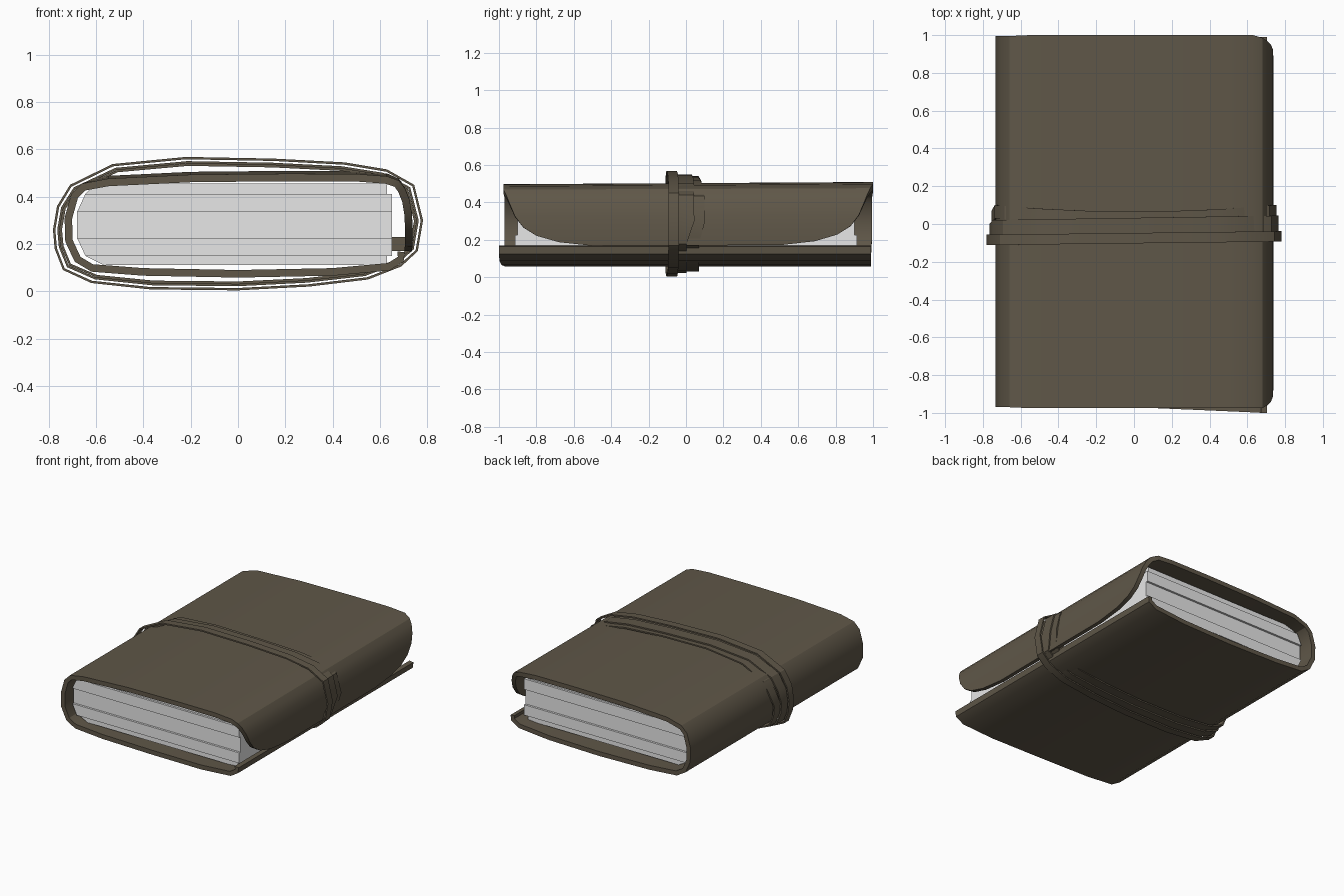
import bpy, bmesh, math

if "Cube" in bpy.data.objects:
    bpy.data.objects.remove(bpy.data.objects["Cube"])

def material(name, rgb):
    m = bpy.data.materials.new(name)
    m.diffuse_color = (*rgb, 1)
    m.use_nodes = True
    m.node_tree.nodes["Principled BSDF"].inputs["Base Color"].default_value = m.diffuse_color
    return m

LEATHER = material("brown leather", (0.115, 0.095, 0.065))
PAPER = material("white paper", (0.8, 0.8, 0.8))

def finish(bm, name, mat, smooth=True):
    bmesh.ops.recalc_face_normals(bm, faces=bm.faces)
    me = bpy.data.meshes.new(name)
    bm.to_mesh(me)
    bm.free()
    me.materials.append(mat)
    ob = bpy.data.objects.new(name, me)
    bpy.context.collection.objects.link(ob)
    if smooth:
        me.shade_smooth()
        me.set_sharp_from_angle(angle=math.radians(30))
    return ob

def sheet(name, path, thick, closed=False):
    """Thick sheet following a clockwise path of (x, z, y_front, y_back, z_tilt)."""
    bm = bmesh.new()
    n = len(path)
    rings = []
    for i, (x, z, y0, y1, tilt) in enumerate(path):
        a = path[(i - 1) % n] if closed else path[max(i - 1, 0)]
        b = path[(i + 1) % n] if closed else path[min(i + 1, n - 1)]
        tx, tz = b[0] - a[0], b[1] - a[1]
        l = math.hypot(tx, tz)
        ix, iz = x + tz / l * thick, z - tx / l * thick
        rings.append([bm.verts.new(p) for p in (
            (x, y0, z + tilt * y0), (x, y1, z + tilt * y1),
            (ix, y1, iz + tilt * y1), (ix, y0, iz + tilt * y0))])
    for i in range(n if closed else n - 1):
        r, s = rings[i], rings[(i + 1) % n]
        for k in range(4):
            bm.faces.new((r[k], r[(k + 1) % 4], s[(k + 1) % 4], s[k]))
    if not closed:
        bm.faces.new(rings[0])
        bm.faces.new(rings[-1])
    return finish(bm, name, LEATHER)

# cover: back board, spine and front board in one wrapped piece
bottom = [(0.705, 0.165), (0.70, 0.125), (0.64, 0.088), (0.4, 0.066), (0, 0.058),
          (-0.4, 0.066), (-0.62, 0.083), (-0.69, 0.125)]
spine = [(-0.73, 0.21), (-0.733, 0.31), (-0.705, 0.41), (-0.66, 0.455)]
top = [(-0.55, 0.482), (-0.2, 0.499), (0.2, 0.503), (0.5, 0.502), (0.63, 0.492)]
# flap: its ends curve inwards towards the lower edge
flap = [(0.68, 0.472, 0.975), (0.705, 0.44, 0.96), (0.725, 0.39, 0.94),
        (0.735, 0.33, 0.915), (0.738, 0.27, 0.87), (0.738, 0.225, 0.8),
        (0.737, 0.19, 0.68), (0.735, 0.17, 0.5)]
cover = [(x, z, -0.97 - 0.03 * max(0, x) / 0.7, 0.99, 0) for x, z in bottom]
cover += [(x, z, -0.97, 0.995, 0) for x, z in spine]
cover += [(x, z, -0.975, 1.0, 0.006) for x, z in top]
cover += [(x, z, -h, h + 0.01, 0.004) for x, z, h in flap]
sheet("cover", cover, 0.032)

# page signatures: stacked blocks with slightly uneven ends
# (z low, z high, left x at low, left x at high, right x, half length)
for i, (z0, z1, l0, l1, r, h) in enumerate([
        (0.112, 0.15, -0.57, -0.645, 0.63, 0.90),
        (0.15, 0.225, -0.645, -0.68, 0.65, 0.915),
        (0.225, 0.335, -0.68, -0.68, 0.65, 0.90),
        (0.335, 0.412, -0.68, -0.645, 0.65, 0.915),
        (0.412, 0.455, -0.645, -0.60, 0.63, 0.90)]):
    bm = bmesh.new()
    loop = [bm.verts.new((x, -h, z)) for x, z in ((l0, z0), (r, z0), (r, z1), (l1, z1))]
    f = bm.faces.new(loop)
    out = bmesh.ops.extrude_face_region(bm, geom=[f])
    bmesh.ops.translate(bm, vec=(0, 2 * h, 0),
                        verts=[v for v in out["geom"] if isinstance(v, bmesh.types.BMVert)])
    finish(bm, f"page_signature_{i + 1}", PAPER, False)

# strap: three loose turns around the book
turn = [(0.76, 0.17), (0.69, 0.105), (0.55, 0.05), (0.3, 0.02), (0, 0.004), (-0.37, 0.008),
        (-0.62, 0.035), (-0.74, 0.09), (-0.775, 0.18), (-0.782, 0.26), (-0.765, 0.36),
        (-0.71, 0.45), (-0.53, 0.538), (-0.22, 0.568), (0.15, 0.561), (0.45, 0.545),
        (0.63, 0.515), (0.745, 0.45), (0.782, 0.3)]

def strap(name, inset, y_of, width):
    sx, sz = 1 - inset / 0.78, 1 - inset / 0.285
    sheet(name, [(x * sx, 0.284 + (z - 0.284) * sz, y_of(x, z) - width / 2,
                  y_of(x, z) + width / 2, 0) for x, z in turn], 0.01, True)

strap("strap_outer_turn", 0.0, lambda x, z: -0.075 + 0.012 * x, 0.055)
strap("strap_middle_turn", 0.018,
      lambda x, z: -0.01 + (0.015 * x if z > 0.28 else -0.03), 0.085)
strap("strap_inner_turn", 0.028,
      lambda x, z: (0.03 + 0.06 * x * x) if z > 0.28 else 0.035, 0.07)

# strap end tucked under the flap
bm = bmesh.new()
bmesh.ops.create_cube(bm, size=1)
bmesh.ops.scale(bm, vec=(0.07, 0.1, 0.06), verts=bm.verts)
bmesh.ops.translate(bm, vec=(0.685, 0.0, 0.2), verts=bm.verts)
finish(bm, "strap_end", LEATHER, False)
